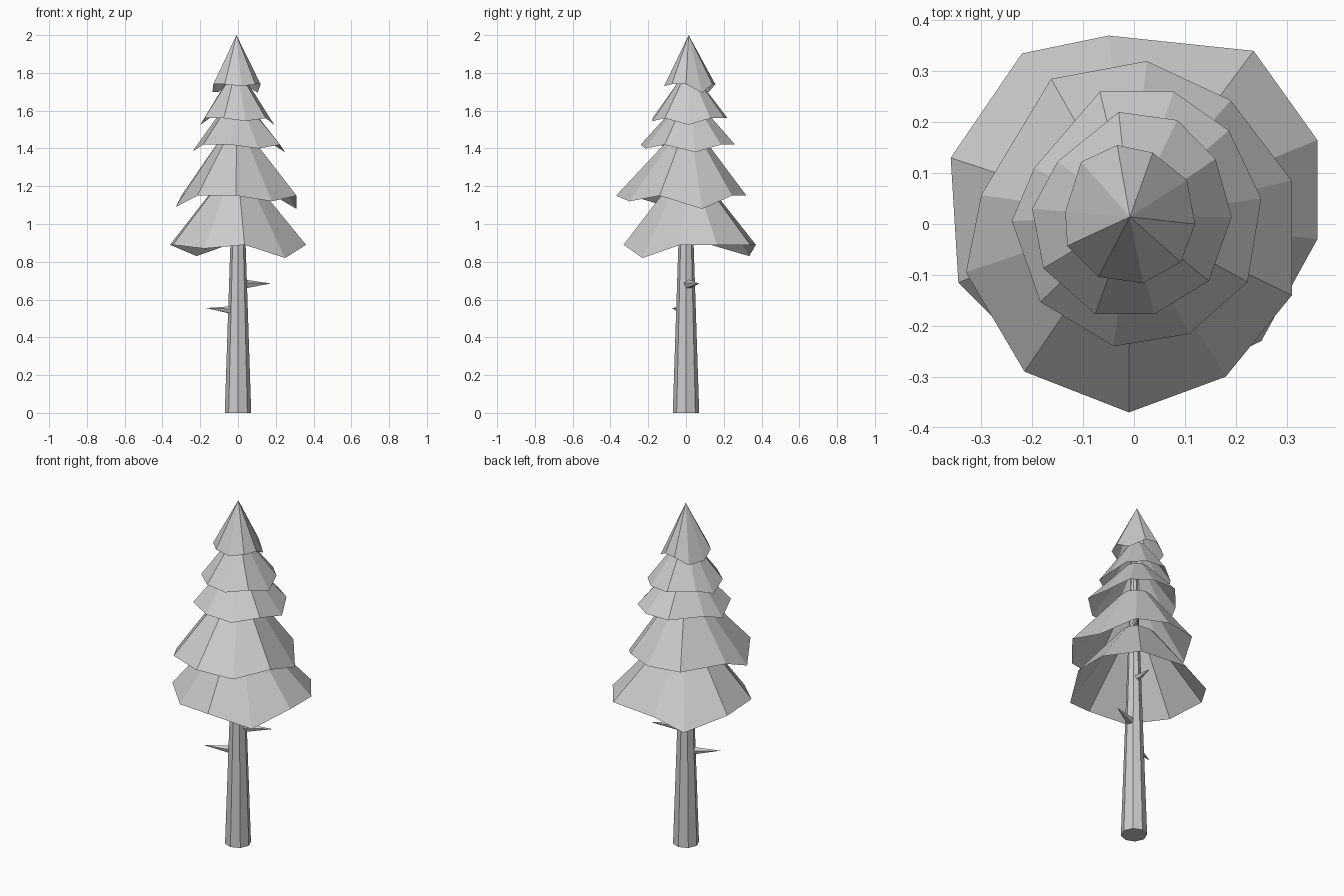
import bpy, bmesh
from mathutils import Vector


def make_object(name, bm):
    bmesh.ops.recalc_face_normals(bm, faces=bm.faces)
    mesh = bpy.data.meshes.new(name)
    bm.to_mesh(mesh)
    bm.free()
    obj = bpy.data.objects.new(name, mesh)
    bpy.context.collection.objects.link(obj)
    return obj


def tier(name, z, apex, drops, rim, top=0.25):
    """Hollow needle skirt: ragged rim shrinking towards an apex; drops lower some rim corners."""
    bm = bmesh.new()
    peak = Vector((-0.008, 0.014, apex))
    low = [Vector((x, y, z - drops.get(i, 0))) for i, (x, y) in enumerate(rim)]
    lower = [bm.verts.new(p) for p in low]
    n = len(lower)
    if top:
        zt = apex - (apex - z) * top
        upper = []
        for p in low:
            q = peak.lerp(p, top)
            upper.append(bm.verts.new((q.x, q.y, zt)))
        for i in range(n):
            j = (i + 1) % n
            bm.faces.new((lower[i], lower[j], upper[j], upper[i]))
    else:
        tip = bm.verts.new(peak)
        for i in range(n):
            bm.faces.new((lower[i], lower[(i + 1) % n], tip))
    return make_object(name, bm)


def spike(name, base, tip, r1, r2=0.0, sides=5):
    """Tapered stick from base to tip."""
    base, tip = Vector(base), Vector(tip)
    d = tip - base
    bm = bmesh.new()
    bmesh.ops.create_cone(bm, cap_ends=True, segments=sides, radius1=r1, radius2=r2, depth=d.length)
    rot = d.to_track_quat('Z', 'Y')
    for v in bm.verts:
        v.co = rot @ v.co + (base + tip) / 2
    return make_object(name, bm)


# Trunk and broken branch stubs
spike("trunk", (0, 0, 0), (0, 0, 1.75), 0.07, 0.012, sides=8)
spike("branch_left", (0, 0, 0.54), (-0.17, -0.075, 0.555), 0.027)
spike("branch_right", (0.02, 0.005, 0.68), (0.175, 0.07, 0.685), 0.028)
spike("branch_back", (0, 0, 0.95), (0.0, 0.13, 0.96), 0.025)
spike("branch_upper", (0, 0, 1.28), (0.04, 0.09, 1.29), 0.022)

# Needle tiers, bottom to top
tier("tier_1", 0.89, 1.34, {1: 0.07, 6: 0.06, 9: 0.02}, [
    (0.035, -0.33), (0.25, -0.23), (0.36, -0.03), (0.36, 0.165), (0.235, 0.34),
    (-0.05, 0.37), (-0.22, 0.335), (-0.36, 0.13), (-0.345, -0.115), (-0.18, -0.28)])
tier("tier_2", 1.15, 1.56, {1: 0.03, 3: 0.07, 8: 0.06}, [
    (-0.01, -0.37), (0.18, -0.30), (0.31, -0.14), (0.31, 0.085), (0.19, 0.243),
    (0.025, 0.32), (-0.163, 0.285), (-0.30, 0.057), (-0.33, -0.095), (-0.215, -0.29)])
tier("tier_3", 1.42, 1.70, {1: 0.02, 3: 0.04, 8: 0.035}, [
    (-0.04, -0.24), (0.108, -0.216), (0.223, -0.114), (0.25, 0.05), (0.186, 0.184),
    (0.078, 0.26), (-0.067, 0.26), (-0.196, 0.11), (-0.24, 0.006), (-0.184, -0.153)])
tier("tier_4", 1.56, 1.83, {1: 0.015, 3: 0.035, 8: 0.035}, [
    (-0.076, -0.177), (0.04, -0.177), (0.147, -0.112), (0.192, 0.014), (0.16, 0.128),
    (0.085, 0.204), (-0.03, 0.22), (-0.15, 0.123), (-0.20, 0.03), (-0.178, -0.087)])
tier("tier_top", 1.74, 2.0, {1: 0.01, 4: 0.045, 7: 0.04, 8: 0.04}, [
    (-0.07, -0.104), (0.018, -0.116), (0.092, -0.075), (0.12, 0.0), (0.104, 0.086),
    (0.037, 0.14), (-0.033, 0.155), (-0.104, 0.122), (-0.135, 0.024), (-0.131, -0.043)], top=0)
